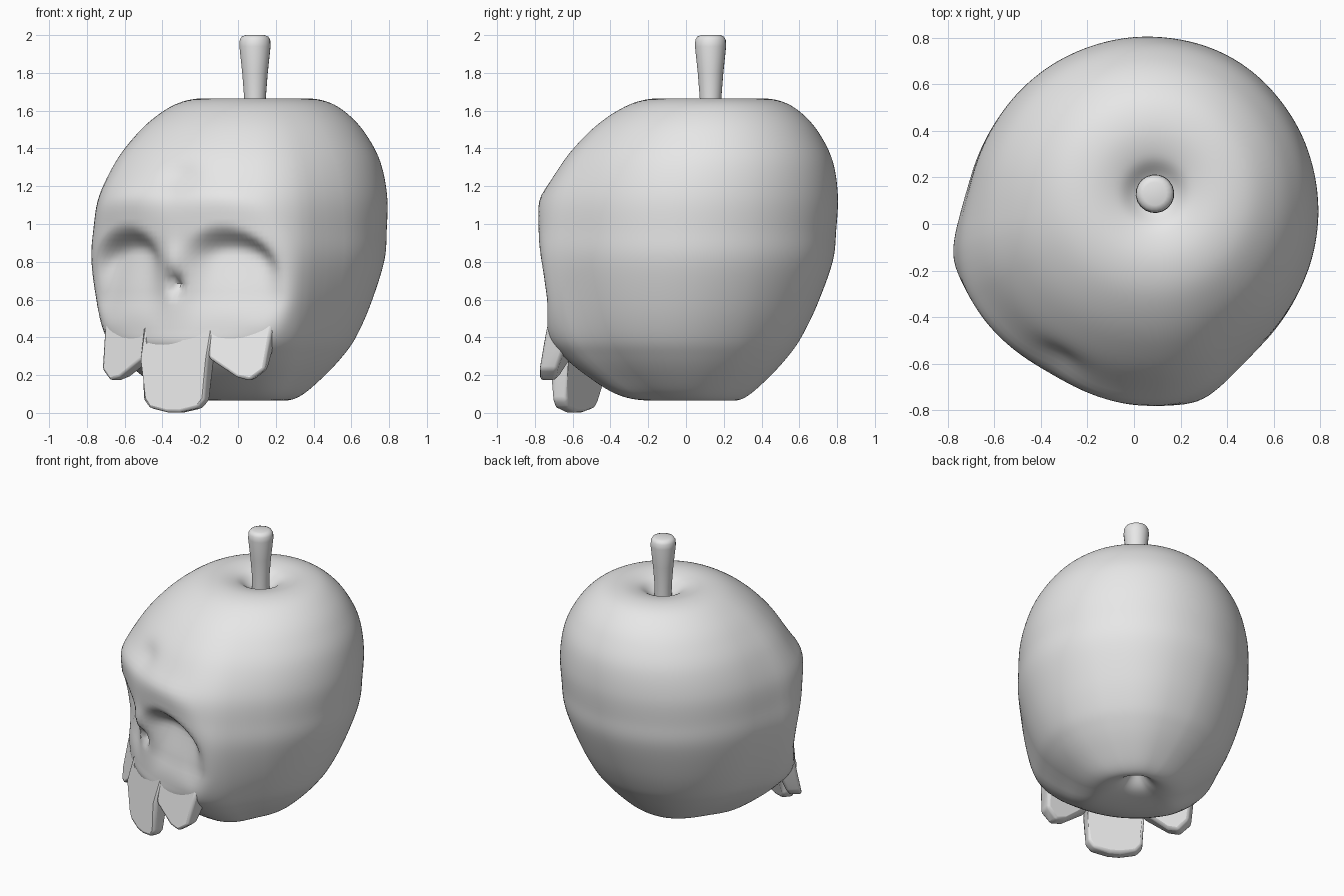
import bpy, bmesh, math
from mathutils import Vector

if "Cube" in bpy.data.objects:
    bpy.data.objects.remove(bpy.data.objects["Cube"])

AXIS = Vector((0.09, 0.13, 0))
TURN = math.radians(30)
FORWARD = Vector((-math.sin(TURN), -math.cos(TURN), 0))
SIDE = Vector((math.cos(TURN), -math.sin(TURN), 0))

grey = bpy.data.materials.new("plain grey")
grey.use_nodes = True
grey.diffuse_color = (0.8, 0.8, 0.8, 1)
grey.node_tree.nodes["Principled BSDF"].inputs["Base Color"].default_value = (0.8, 0.8, 0.8, 1)


def place(f, r, z):
    """Face frame (forward, sideways, up) to world."""
    return AXIS + FORWARD * f + SIDE * r + Vector((0, 0, z))


def lookup(table, x):
    for (x0, y0), (x1, y1) in zip(table, table[1:]):
        if x <= x1:
            t = max(0, (x - x0) / (x1 - x0))
            return y0 + (y1 - y0) * t
    return table[-1][1]


def smooth(t):
    t = min(1, max(0, t))
    return t * t * (3 - 2 * t)


def bump(*ratios):
    return math.exp(-sum(q * q for q in ratios))


def soft_min(a, b, k=.04):
    h = max(0, 1 - abs(a - b) / k)
    return min(a, b) - h * h * k / 4


def finish(bm, name, angle=40):
    bmesh.ops.recalc_face_normals(bm, faces=bm.faces)
    mesh = bpy.data.meshes.new(name)
    bm.to_mesh(mesh)
    bm.free()
    mesh.materials.append(grey)
    obj = bpy.data.objects.new(name, mesh)
    bpy.context.collection.objects.link(obj)
    bpy.ops.object.select_all(action='DESELECT')
    obj.select_set(True)
    bpy.context.view_layer.objects.active = obj
    bpy.ops.object.shade_smooth_by_angle(angle=math.radians(angle))
    return obj


def skin(bm, rings):
    """Closed rings joined by quads, capped at both ends."""
    for low, high in zip(rings, rings[1:]):
        for i in range(len(low)):
            j = (i + 1) % len(low)
            bm.faces.new((low[i], low[j], high[j], high[i]))
    bm.faces.new(rings[0])
    bm.faces.new(rings[-1])


# Apple profile: back radius, front radius, height
PROFILE = [(.005, .005, .2), (.04, .04, .15), (.09, .14, .085), (.13, .34, .066),
           (.2, .5, .1), (.31, .66, .2), (.4, .78, .3), (.47, .86, .4),
           (.555, .91, .57), (.64, .935, .8), (.66, .92, .97), (.67, .88, 1.15),
           (.645, .78, 1.33), (.58, .66, 1.47), (.5, .54, 1.57),
           (.4, .41, 1.64), (.28, .28, 1.665), (.16, .16, 1.645),
           (.08, .08, 1.59), (.005, .005, 1.55)]
# How much of the front radius holds at each angle from the face
FRONT_WEIGHT = [(0, 1), (41, 1), (48, .8), (57, .58), (78, .39), (94, .28),
                (110, .18), (128, .08), (155, 0), (190, 0)]
FACE_DEPTH = [(0, .87), (.2, .88), (.42, .835), (.6, .83), (.95, .885), (1.15, .91), (1.3, 1.1)]


def profile_rows(steps):
    """Smooth curve through the profile points."""
    pts = [Vector(p) for p in PROFILE]
    pts = [pts[0]] + pts + [pts[-1]]
    rows = []
    for a, b, c, d in zip(pts, pts[1:], pts[2:], pts[3:]):
        for i in range(steps):
            t = i / steps
            rows.append(0.5 * (2 * b + (c - a) * t + (2 * a - 5 * b + 4 * c - d) * t * t
                               + (3 * b - a - 3 * c + d) * t ** 3))
    return rows


def front_weight(angle):
    return sum(lookup(FRONT_WEIGHT, angle + shift) for shift in (-8, -4, 0, 4, 8)) / 5


def face_limit(r, z):
    """Front surface of the skull face, with sockets and nose."""
    a = abs(r)
    depth = lookup(FACE_DEPTH, z) - .47 * r * r
    below = 1.0 - 1.8 * (a - .29) ** 2 - z
    socket = smooth(below / .15) * smooth(1 - below / .52)
    depth -= .13 * socket * math.exp(-((a - .32) / .2) ** 4)
    depth += .03 * bump(r / .06, (z - .8) / .1)
    depth -= .07 * bump(r / .04, (z - .68) / .045)
    return depth


def skull_apple():
    bm = bmesh.new()
    count = 200
    weights = []
    for i in range(count):
        turn = 360 * i / count
        weights.append((math.radians(turn), front_weight(min(turn, 360 - turn))))
    rings = []
    for back, front, z in profile_rows(6):
        ring = []
        for phi, weight in weights:
            radius = back + (front - back) * weight
            f, r = radius * math.cos(phi), radius * math.sin(phi)
            if f > .3 and .2 < z < 1.5:
                # Brow ridges, then the flattened face
                f += .035 * bump((abs(r) - .3) / .2, (z - 1.1) / .1)
                f -= .03 * bump(r / .12, (z - 1.25) / .08)
                f = soft_min(f, face_limit(r, z))
            ring.append(bm.verts.new(place(f, r, z)))
        rings.append(ring)
    skin(bm, rings)
    finish(bm, "skull_apple", 60)


# Teeth: bent plates hanging from the lower face
def tooth(name, outline):
    bm = bmesh.new()
    front, back = [], []
    for r, z in outline:
        f = lookup(FACE_DEPTH, z) + .004 - .47 * r * r - .18 * max(0, z - .4)
        thick = .08 + .25 * max(0, z - .2)
        front.append(bm.verts.new(place(f, r, z)))
        back.append(bm.verts.new(place(f - thick, r * .93, z)))
    skin(bm, [front, back])
    obj = finish(bm, name, 50)
    bevel = obj.modifiers.new("soft edge", 'BEVEL')
    bevel.width = .018
    bevel.segments = 2


# Stem: tapered lathe with a rounded top
def stem():
    bm = bmesh.new()
    count = 20
    rings = []
    for radius, z in [(.055, 1.5), (.057, 1.66), (.068, 1.8), (.083, 1.94),
                      (.081, 1.975), (.07, 1.993), (.05, 2)]:
        rings.append([bm.verts.new(place(radius * math.cos(2 * math.pi * i / count),
                                         radius * math.sin(2 * math.pi * i / count), z))
                      for i in range(count)])
    skin(bm, rings)
    finish(bm, "stem", 50)


skull_apple()
stem()
half = [(.22, .55), (.2, .28), (.19, .07), (.15, .025), (.04, .003)]
tooth("middle_tooth", half + [(-r, z) for r, z in reversed(half)])
outer = [(.17, .55), (.2, .29), (.36, .19), (.43, .17), (.5, .23), (.51, .4), (.52, .52)]
tooth("left_tooth", outer)
tooth("right_tooth", [(-r, z) for r, z in outer])
